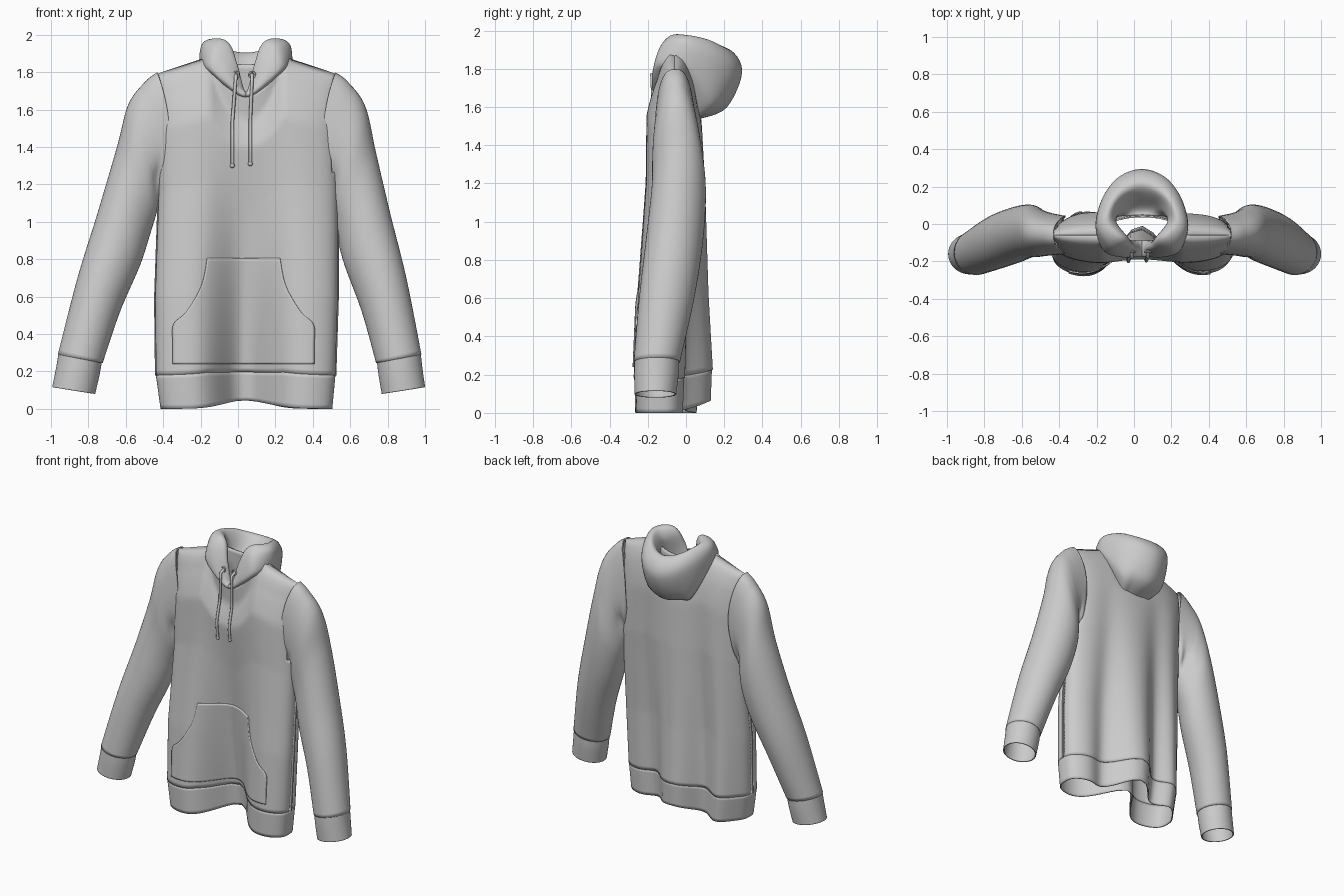
import bpy, bmesh, math
from mathutils import Vector

if "Cube" in bpy.data.objects:
    bpy.data.objects.remove(bpy.data.objects["Cube"])


def spline(rows, n, closed=False):
    """Catmull-Rom through tuples of numbers, n steps per span."""
    m, out = len(rows), []
    get = (lambda i: rows[i % m]) if closed else (lambda i: rows[max(0, min(m - 1, i))])
    for i in range(m if closed else m - 1):
        for k in range(n):
            t = k / n
            out.append(tuple(
                0.5 * (2 * b + (c - a) * t + (2 * a - 5 * b + 4 * c - d) * t * t
                       + (3 * b - a - 3 * c + d) * t ** 3)
                for a, b, c, d in zip(get(i - 1), get(i), get(i + 1), get(i + 2))))
    return out if closed else out + [tuple(rows[-1])]


def sheet(name, rows, closed=False, thick=0.008, keep=None):
    """Cloth surface from rows of points, given a little thickness."""
    bm = bmesh.new()
    vs = [[bm.verts.new(p) for p in r] for r in rows]
    n = len(rows[0])
    for a, b in zip(vs, vs[1:]):
        for j in range(n if closed else n - 1):
            q = (a[j], a[(j + 1) % n], b[(j + 1) % n], b[j])
            if keep is None or keep(sum((v.co for v in q), Vector()) / 4):
                bm.faces.new(q)
    bmesh.ops.delete(bm, geom=[v for v in bm.verts if not v.link_faces], context='VERTS')
    bmesh.ops.recalc_face_normals(bm, faces=bm.faces)
    me = bpy.data.meshes.new(name)
    bm.to_mesh(me)
    bm.free()
    me.shade_smooth()
    ob = bpy.data.objects.new(name, me)
    bpy.context.collection.objects.link(ob)
    mod = ob.modifiers.new("thickness", 'SOLIDIFY')
    mod.thickness, mod.offset = thick, 0
    return ob


# Torso profile: height fraction, left x, right x, mid y, centre fold, half depth
BODY = [(0.0, -.41, .50, -.138, .195, .148), (.10, -.435, .517, -.136, .19, .155),
        (.33, -.44, .53, -.122, .14, .148), (.65, -.42, .53, -.08, .055, .138),
        (.83, -.425, .52, -.074, .02, .135), (.93, -.43, .52, -.06, .01, .11),
        (1.0, -.43, .52, -.06, 0, .10)]
POW = 0.7


def profile(v):
    for a, b in zip(BODY, BODY[1:]):
        if v <= b[0]:
            t = (v - a[0]) / (b[0] - a[0])
            return [p + (q - p) * t for p, q in zip(a, b)][1:]
    return BODY[-1][1:]


def top_z(d, front):
    if d > .2:
        return 1.88 - (d - .2) * .33
    return 1.68 + .2 * (d / .2) ** 2 if front else 1.84 + .04 * (d / .2) ** 2


def body_y(x, v, side):
    x0, x1, mid, amp, half = profile(v)
    cx, hw = (x0 + x1) / 2, (x1 - x0) / 2
    s = (x - cx) / hw
    u = min(1, abs(s))
    wide = .40 if side < 0 and s > -.03 else .33
    g = math.exp(-((s + .03) / wide) ** 2)
    h = (half - .4 * amp * g) * (1 - u ** (2 / POW)) ** (POW / 2)
    if side > 0:  # three soft folds down the back, the left one deepest
        h += amp * (.38 * math.exp(-((s + .74) / .2) ** 2) - .22 * math.exp(-((s + .4) / .17) ** 2)
                    - .30 * math.exp(-((s - .45) / .2) ** 2)) * (1 - u ** 6)
    if v > .8:
        h *= math.sqrt(max(0, 1 - ((v - .8) / .2) ** 2.6))
    d = abs(x - cx)
    if v > .8 and d < .23:
        h = max(h, .10 * math.sqrt(1 - (d / .23) ** 2))
    return mid + amp * g + side * h, g


def body_rows(v0, v1, n, grow=0):
    rows = []
    for i in range(n + 1):
        v = v0 + (v1 - v0) * i / n
        x0, x1 = profile(v)[:2]
        cx, hw = (x0 + x1) / 2, (x1 - x0) / 2 + grow
        row = []
        for k in range(128):
            a = 2 * math.pi * k / 128
            c, s = math.cos(a), math.sin(a)
            x = cx + hw * math.copysign(abs(c) ** POW, c)
            y, g = body_y(x, v, 1 if s > 0 else -1)
            z = v * top_z(abs(x - cx), s < 0) + (.045 + .02 * max(0, s)) * g * (1 - v) ** 4
            row.append((x, y + grow * s * min(1, 5 * (1 - v)), z))
        rows.append(row)
    return rows


# Torso with open armholes, and the hem band
sheet("torso", body_rows(.10, 1, 64, .005), True,
      keep=lambda p: not (1.27 < p.z < 1.7 and abs(p.x - .045) > .455))
sheet("hem_band", body_rows(0, .102, 8), True)

# Sleeves: outer d, z, inner d, z, mid y, half depth
SLEEVE = [(.475, 1.795, .44, 1.22, -.058, .098), (.54, 1.745, .45, 1.14, -.055, .108),
          (.63, 1.62, .47, 1.05, -.047, .125), (.69, 1.38, .50, .94, -.038, .138),
          (.78, 1.04, .55, .77, -.06, .145), (.875, .70, .65, .52, -.10, .14),
          (.968, .29, .735, .245, -.152, .117)]
CUFF = [(.964, .30, .739, .255, -.152, .113), (.975, .22, .75, .18, -.155, .112),
        (.993, .115, .77, .08, -.16, .105)]


def tube(table, side, folds):
    rows = []
    path = spline(table, 10)
    for i, (od, oz, nd, nz, yc, yr) in enumerate(path):
        v, row = i / (len(path) - 1), []
        for k in range(48):
            a = 2 * math.pi * k / 48
            c, s = math.cos(a), math.sin(a)
            dent = shift = 0
            if folds:  # curved armhole seam, and bunched cloth at the underarm
                shift = -.045 * (1 - c * c) * max(0, 1 - v * 4)
                for a0, v0 in ((4.0, .20), (2.3, .22)):
                    dent += .14 * math.exp(-((a - a0) / .3) ** 2 - ((v - v0) / .08) ** 2)
                    dent -= .10 * math.exp(-((a - a0) / .4) ** 2 - ((v - v0 + .14) / .07) ** 2)
                if c > 0:  # fuller shoulder
                    s = math.copysign(abs(s) ** (1 - .25 * max(0, 1 - v * 3)), s)
            c, s = c * (1 - dent), s * (1 - dent)
            d, z = (od + nd) / 2 + c * (od - nd) / 2 + shift, (oz + nz) / 2 + c * (oz - nz) / 2
            row.append((.045 * min(1, max(z, 0) / 1.5) + side * d, yc + yr * s, z))
        rows.append(row)
    return rows


for side, label in ((-1, "left"), (1, "right")):
    sheet(label + "_sleeve", tube(SLEEVE, side, True), True)
    sheet(label + "_cuff", tube(CUFF, side, False), True)

# Hood: half-stations from the front notch to the back, inside edge to underside
CX = .042
HOOD = [
    [(0, -.09, 1.65), (0, -.12, 1.675), (0, -.14, 1.69), (0, -.165, 1.69), (0, -.17, 1.675), (0, -.14, 1.66)],
    [(.06, -.09, 1.70), (.045, -.11, 1.80), (.06, -.125, 1.86), (.11, -.155, 1.84), (.12, -.172, 1.76), (.09, -.14, 1.71)],
    [(.12, -.06, 1.74), (.08, -.07, 1.90), (.11, -.08, 1.965), (.175, -.115, 1.93), (.205, -.135, 1.83), (.17, -.10, 1.78)],
    [(.16, 0, 1.78), (.14, .01, 1.90), (.18, .01, 1.97), (.235, -.01, 1.94), (.24, 0, 1.82), (.19, .0, 1.73)],
    [(.13, .04, 1.77), (.12, .07, 1.86), (.16, .11, 1.95), (.21, .13, 1.87), (.18, .125, 1.65), (.12, .05, 1.565)],
    [(.07, .045, 1.77), (.07, .09, 1.80), (.09, .18, 1.915), (.125, .245, 1.82), (.10, .19, 1.62), (.06, .06, 1.545)],
    [(0, .045, 1.77), (0, .09, 1.78), (0, .21, 1.90), (0, .29, 1.79), (0, .21, 1.60), (0, .065, 1.54)]]
stations = HOOD + [[(-x, y, z) for x, y, z in s] for s in HOOD[-2:0:-1]]
flat = [tuple(c for p in s for c in p) for s in stations]
hood = []
for r in spline(flat, 8, True):
    pts = [(CX + r[i], r[i + 1], r[i + 2]) for i in range(0, len(r), 3)]
    hood.append(spline(pts, 6))
sheet("hood", hood + hood[:1])

# Front pouch pocket laid on the torso: z, half width
POUCH = [(.24, .378), (.34, .378), (.45, .375), (.52, .305), (.66, .225), (.805, .195)]
pouch = []
for z, w in spline(POUCH, 6):
    row = []
    for k in range(49):
        x = .03 + w * (k / 24 - 1)
        row.append((x, body_y(x, z / top_z(abs(x - .045), True), -1)[0] - .011, z))
    pouch.append(row)
sheet("front_pocket", pouch, thick=.010)

# Drawstrings with eyelets and end knots
for label, x0, x1, z1 in (("left", -.012, -.03, 1.30), ("right", .075, .066, 1.31)):
    cu = bpy.data.curves.new(label + "_drawstring", 'CURVE')
    cu.dimensions, cu.bevel_depth, cu.bevel_resolution = '3D', .009, 3
    sp = cu.splines.new('POLY')
    pts = [(x0, -.14, 1.785)]
    for k in range(13):
        t = k / 12
        z = 1.77 + (z1 - 1.77) * t
        x = x0 + (x1 - x0) * min(1, 2 * t)
        v = min(1, z / top_z(abs(x - .045), True))
        pts.append((x, min(body_y(x, v, -1)[0] - .016, -.18 + .03 * t), z))
    sp.points.add(len(pts) - 1)
    for p, q in zip(sp.points, pts):
        p.co = (*q, 1)
    cu.use_fill_caps = True
    bpy.context.collection.objects.link(bpy.data.objects.new(label + "_drawstring", cu))
    bpy.ops.mesh.primitive_uv_sphere_add(segments=12, ring_count=8, radius=.013, location=pts[-1])
    bpy.context.object.name = label + "_drawstring_knot"
    bpy.context.object.data.shade_smooth()
    bpy.ops.mesh.primitive_torus_add(location=(x0, -.15, 1.785), rotation=(math.pi / 2, 0, 0),
                                     major_radius=.016, minor_radius=.005,
                                     major_segments=20, minor_segments=8)
    bpy.context.object.name = label + "_eyelet"
    bpy.context.object.data.shade_smooth()
